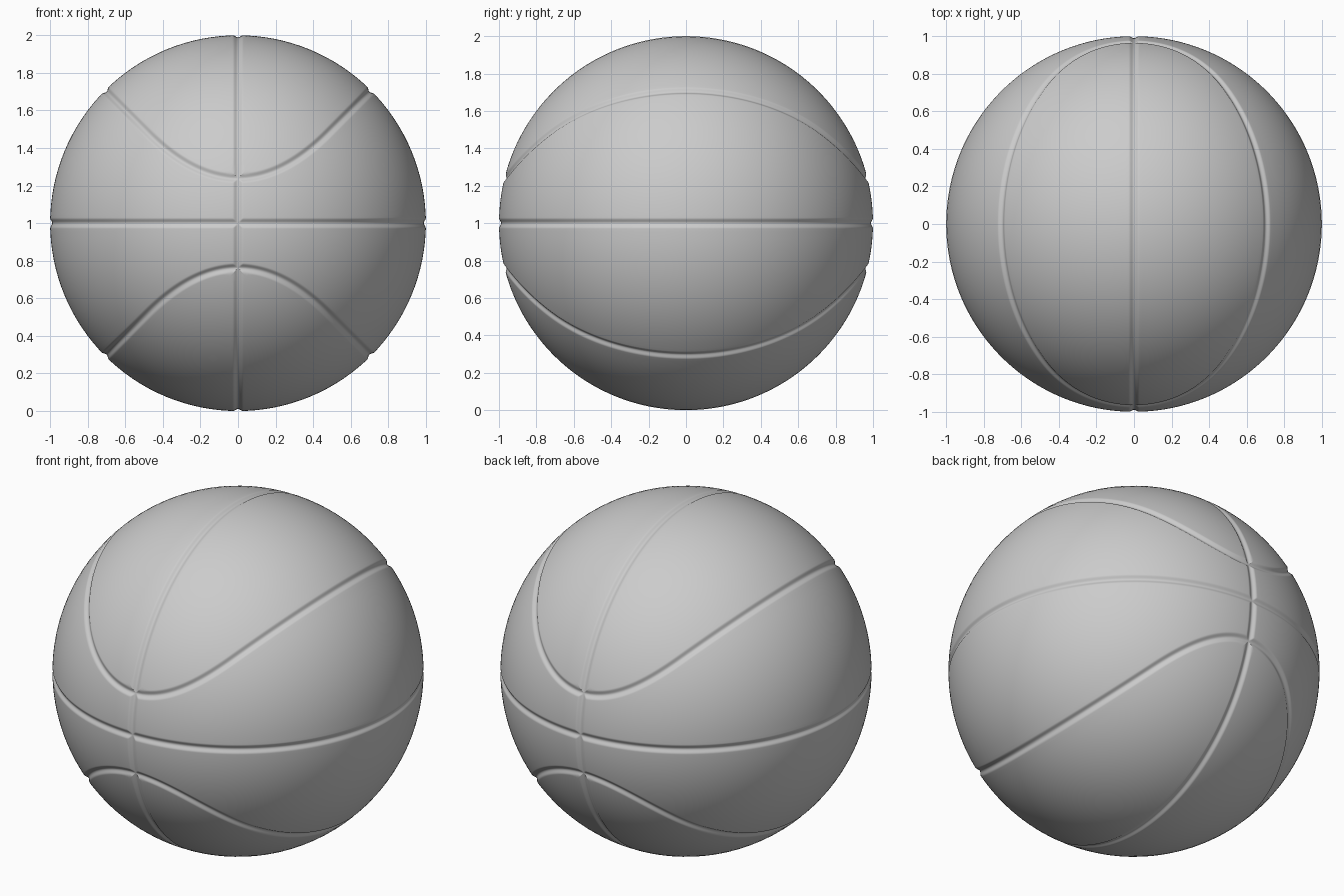
import bpy, bmesh
from math import sin, cos, asin, pi
from mathutils import Vector

if "Cube" in bpy.data.objects:
    bpy.data.objects.remove(bpy.data.objects["Cube"], do_unlink=True)

HALF_WIDTH = 0.028   # of a groove
DEPTH = 0.011
BEND = 0.48          # where the curved seam turns straight
BAND = 0.045         # finely divided strip beside each seam


def seam_height(x):
    """Curved seam: a tilted great circle with a rounded turn at the front."""
    return x if x > BEND else BEND / 2 + x * x / (2 * BEND)


def seam_point(angle):
    x = sin(pi / 4) * sin(angle)
    z = seam_height(x)
    return Vector((x, -max(0, 1 - x * x - z * z) ** 0.5, z))


def grooved(p):
    """Push a point of the unit ball in where it is close to a seam."""
    slope = Vector((-min(1, p.x / BEND), 0, 1))
    slope -= p * slope.dot(p)
    to_curve = abs(p.z - seam_height(p.x)) / max(slope.length, 0.001)
    d = min(abs(p.x), abs(p.z), to_curve)
    if d >= HALF_WIDTH:
        return p.copy()
    return p * (1 - DEPTH * (0.5 + 0.5 * cos(pi * d / HALF_WIDTH)))


def spaced_arc(a, b, fine=12, coarse=14):
    """Points on the great arc a to b, closer together near both ends."""
    length = a.angle(b, 0)
    if length < 1e-6:
        return [a.copy() for i in range(2 * fine + coarse + 1)]
    edge = min(BAND / length, 0.35)
    steps = [edge * i / fine for i in range(fine)]
    steps += [edge + (1 - 2 * edge) * i / coarse for i in range(coarse)]
    steps += [1 - edge + edge * i / fine for i in range(fine + 1)]
    return [(a * sin((1 - s) * length) + b * sin(s * length)).normalized()
            for s in steps]


# One eighth of the ball: rows from the equator over the curved seam to the
# upright seam
start = asin(BEND / 2)
angles = [0.065 * i / 14 for i in range(14)]
angles += [0.065 + (pi / 2 - 0.065) * i / 60 for i in range(61)]
bm = bmesh.new()
rows = []
for t in angles:
    equator = Vector((sin(t), -cos(t), 0))
    curve = seam_point(t)
    up = start + (pi / 2 - start) * t / (pi / 2)
    upright = Vector((0, -cos(up), sin(up)))
    points = spaced_arc(equator, curve) + spaced_arc(curve, upright)[1:]
    rows.append([bm.verts.new(grooved(p)) for p in points])
for r0, r1 in zip(rows, rows[1:]):
    for i in range(len(r0) - 1):
        bm.faces.new((r0[i], r0[i + 1], r1[i + 1], r1[i]))
bmesh.ops.remove_doubles(bm, verts=bm.verts, dist=0.0001)
bm.normal_update()
for f in bm.faces:
    if f.normal.dot(f.calc_center_median()) < 0:
        f.normal_flip()
    f.smooth = True
mesh = bpy.data.meshes.new("ball")
bm.to_mesh(mesh)
bm.free()

# Whole ball by mirroring
ball = bpy.data.objects.new("ball", mesh)
bpy.context.collection.objects.link(ball)
ball.location.z = 1
mirror = ball.modifiers.new("mirror", "MIRROR")
mirror.use_axis = (True, True, True)
mirror.merge_threshold = 0.0002

# Plain grey skin
grey = bpy.data.materials.new("plain grey")
grey.use_nodes = True
colour = (0.6, 0.6, 0.6, 1)
grey.diffuse_color = colour
grey.node_tree.nodes["Principled BSDF"].inputs["Base Color"].default_value = colour
mesh.materials.append(grey)
